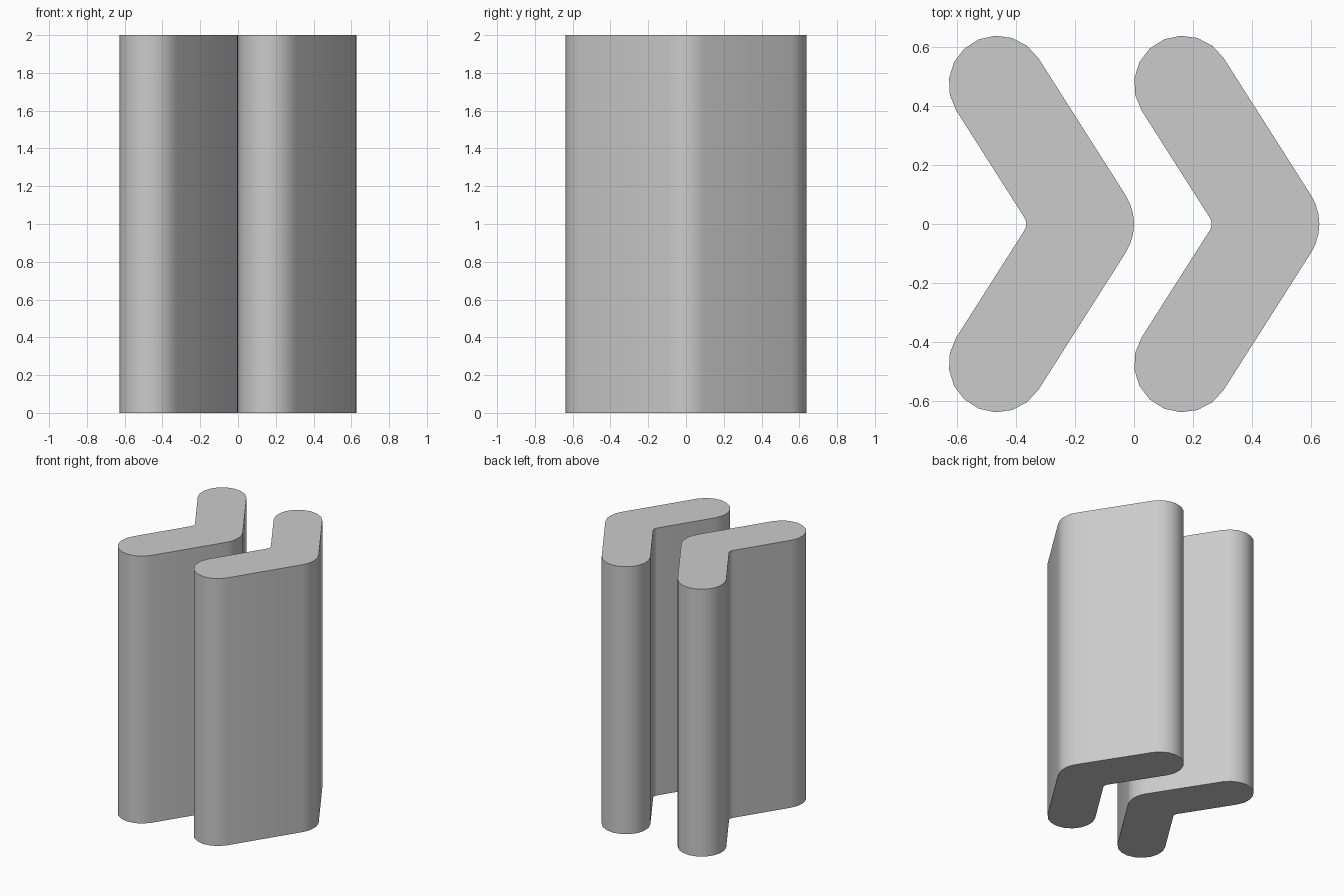
import bpy
import bmesh
from math import sin, cos, radians

cube = bpy.data.objects.get("Cube")
if cube:
    bpy.data.objects.remove(cube, do_unlink=True)

grey = bpy.data.materials.new("plain grey")
grey.use_nodes = True
colour = (0.6, 0.6, 0.6, 1)
grey.diffuse_color = colour
grey.node_tree.nodes["Principled BSDF"].inputs["Base Color"].default_value = colour

HEIGHT = 2.0
PITCH = 0.628
TILT = 32.5  # angle of the arm's side normal


def arc(cx, cy, radius, start, end, steps):
    """Points along a circular arc, angles in degrees."""
    angles = [radians(start + (end - start) * i / steps) for i in range(steps + 1)]
    return [(cx + radius * cos(a), cy + radius * sin(a)) for a in angles]


def chevron_outline():
    """Rounded chevron pointing to +x with its tip at the origin."""
    tip = arc(-0.182, 0, 0.182, -TILT, TILT, 6)
    back_cap = arc(-0.463, 0.473, 0.165, TILT, TILT + 180, 9)
    notch = arc(-0.405, 0, 0.04, TILT, -TILT, 6)
    front_cap = [(x, -y) for x, y in reversed(back_cap)]
    return tip + back_cap + notch + front_cap


def chevron_bar(name, x):
    bm = bmesh.new()
    base = bm.faces.new([bm.verts.new((px + x, py, 0)) for px, py in chevron_outline()])
    top = bmesh.ops.extrude_face_region(bm, geom=[base], use_keep_orig=True)["geom"]
    moved = [v for v in top if isinstance(v, bmesh.types.BMVert)]
    bmesh.ops.translate(bm, verts=moved, vec=(0, 0, HEIGHT))
    bmesh.ops.recalc_face_normals(bm, faces=bm.faces)
    mesh = bpy.data.meshes.new(name)
    bm.to_mesh(mesh)
    bm.free()
    mesh.materials.append(grey)
    bar = bpy.data.objects.new(name, mesh)
    bpy.context.collection.objects.link(bar)
    bpy.ops.object.select_all(action="DESELECT")
    bar.select_set(True)
    bpy.context.view_layer.objects.active = bar
    bpy.ops.object.shade_smooth_by_angle(angle=radians(40))


# Two matching upright bars, side by side
chevron_bar("right_chevron_bar", 0)
chevron_bar("left_chevron_bar", PITCH)
